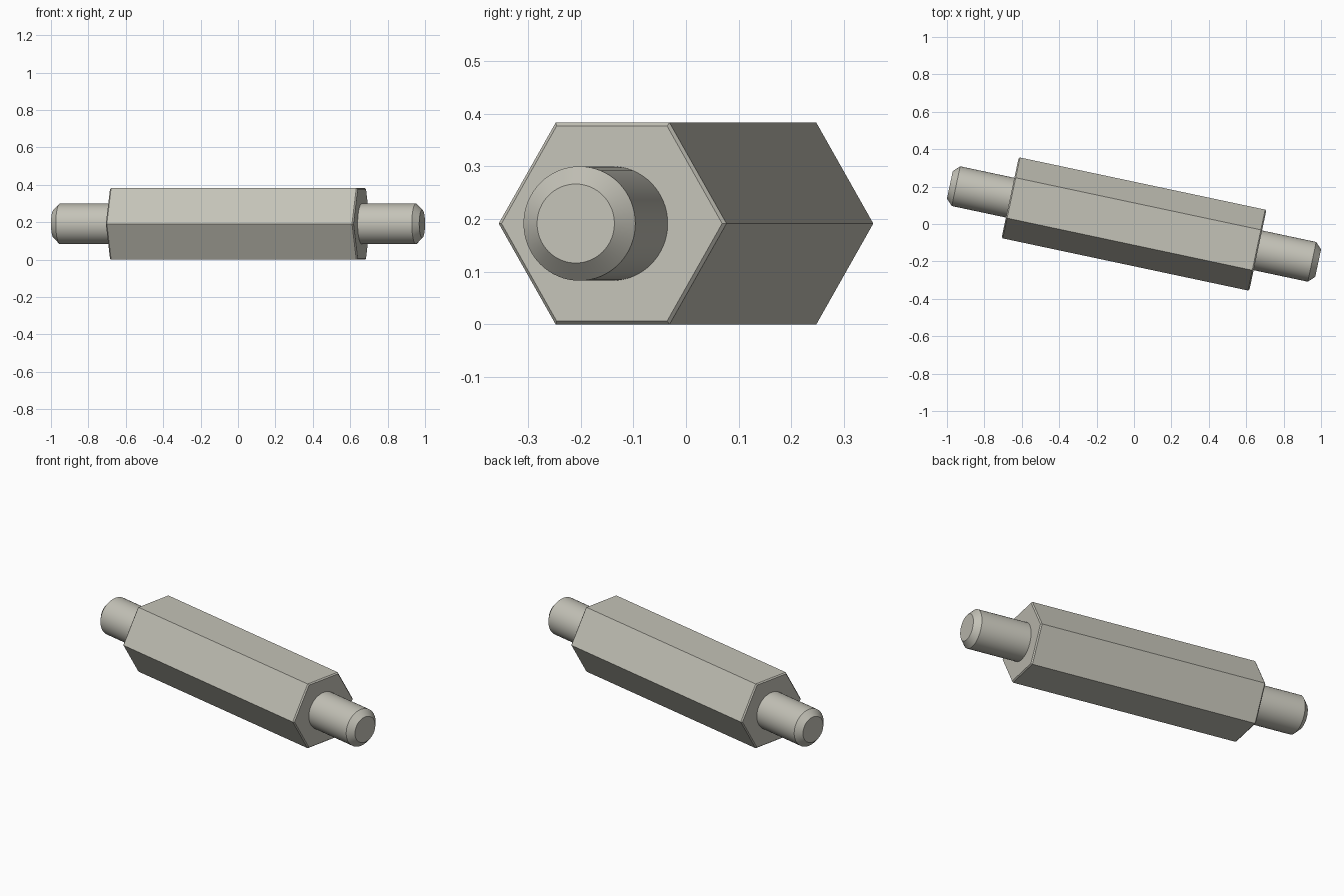
import bpy
import bmesh
import math
from mathutils import Matrix

cube = bpy.data.objects.get("Cube")
if cube:
    bpy.data.objects.remove(cube, do_unlink=True)

STEEL = (0.55, 0.54, 0.475, 1.0)
steel = bpy.data.materials.new("warm grey steel")
steel.use_nodes = True
steel.diffuse_color = STEEL
steel.node_tree.nodes["Principled BSDF"].inputs["Base Color"].default_value = STEEL

HEX_RADIUS = 0.221
AXIS_HEIGHT = HEX_RADIUS * math.cos(math.pi / 6)
PLACE = Matrix.Translation((0, 0, AXIS_HEIGHT)) @ Matrix.Rotation(math.radians(-12), 4, "Z")


def turned_part(name, profile, sides, smooth=False):
    """Sweep (distance along x, radius) points around the x axis and cap both ends."""
    bm = bmesh.new()
    rings = []
    for x, radius in profile:
        angles = [2 * math.pi * i / sides for i in range(sides)]
        rings.append([bm.verts.new((x, radius * math.cos(a), radius * math.sin(a))) for a in angles])
    for a, b in zip(rings, rings[1:]):
        for i in range(sides):
            j = (i + 1) % sides
            bm.faces.new((a[i], a[j], b[j], b[i]))
    bm.faces.new(rings[0])
    bm.faces.new(rings[-1])
    bmesh.ops.recalc_face_normals(bm, faces=bm.faces)
    mesh = bpy.data.meshes.new(name)
    bm.to_mesh(mesh)
    bm.free()
    mesh.materials.append(steel)
    obj = bpy.data.objects.new(name, mesh)
    bpy.context.collection.objects.link(obj)
    obj.matrix_world = PLACE
    if smooth:
        bpy.ops.object.select_all(action="DESELECT")
        obj.select_set(True)
        bpy.context.view_layer.objects.active = obj
        bpy.ops.object.shade_smooth_by_angle(angle=math.radians(30))
    return obj


# Hexagonal body with a fine chamfer at both ends
END, CHAMFER = 0.677, 0.007
half = [(END - CHAMFER, HEX_RADIUS), (END, HEX_RADIUS - CHAMFER)]
turned_part("hex_body", [(-x, r) for x, r in reversed(half)] + half, 6)

# Round studs with chamfered tips
stud = [(END - 0.02, 0.1085), (0.973, 0.1085), (1.0065, 0.075)]
for name, side in (("left_stud", 1), ("right_stud", -1)):
    turned_part(name, [(side * x, r) for x, r in stud], 64, smooth=True)
